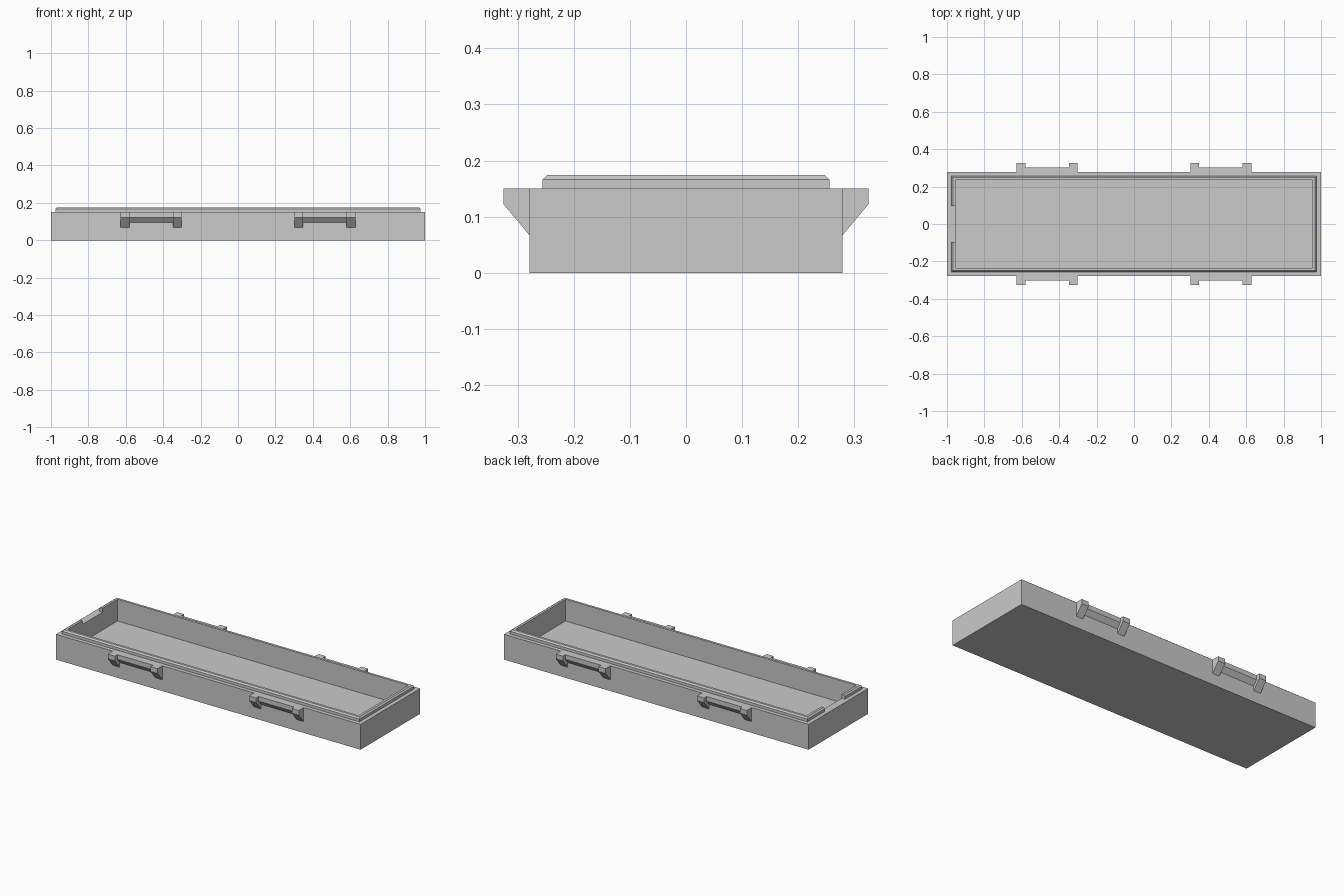
import bpy
import bmesh

cube = bpy.data.objects.get("Cube")
if cube:
    bpy.data.objects.remove(cube, do_unlink=True)

HALF_X, HALF_Y = 1.0, 0.279
RIM_Z, LIP_Z, FLOOR_Z = 0.15, 0.174, 0.045
WALL, LIP_INSET, CHAMFER = 0.045, 0.023, 0.008
GAP = 0.095

grey = bpy.data.materials.new("plain_grey")
grey.use_nodes = True
grey.diffuse_color = (0.59, 0.59, 0.59, 1)
grey.node_tree.nodes["Principled BSDF"].inputs["Base Color"].default_value = grey.diffuse_color


def finish(name, bm):
    bmesh.ops.recalc_face_normals(bm, faces=bm.faces)
    mesh = bpy.data.meshes.new(name)
    bm.to_mesh(mesh)
    bm.free()
    mesh.materials.append(grey)
    obj = bpy.data.objects.new(name, mesh)
    bpy.context.collection.objects.link(obj)


def bridge(bm, a, b, closed=True):
    n = len(a)
    for i in range(n if closed else n - 1):
        j = (i + 1) % n
        bm.faces.new((a[i], a[j], b[j], b[i]))


def rectangle(inset):
    x, y = HALF_X - inset, HALF_Y - inset
    return [(-x, -y), (x, -y), (x, y), (-x, y)]


# Hollow tray: nested rectangles from the outer base to the inner floor
bm = bmesh.new()
rings = [[bm.verts.new((x, y, z)) for x, y in rectangle(inset)]
         for inset, z in [(0, 0), (0, RIM_Z), (WALL, RIM_Z), (WALL, FLOOR_Z)]]
for a, b in zip(rings, rings[1:]):
    bridge(bm, a, b)
bm.faces.new(rings[0])
bm.faces.new(rings[-1])
finish("tray", bm)

# Raised lip with a chamfered outer edge, open in the middle of the right end
bm = bmesh.new()
section = [(LIP_INSET, RIM_Z), (LIP_INSET, LIP_Z - CHAMFER),
           (LIP_INSET + CHAMFER, LIP_Z), (WALL, LIP_Z), (WALL, RIM_Z)]
strips = []
for inset, z in section:
    end_x = inset - HALF_X
    path = [(end_x, -GAP)] + rectangle(inset) + [(end_x, GAP)]
    strips.append([bm.verts.new((x, y, z)) for x, y in path])
for a, b in zip(strips, strips[1:] + strips[:1]):
    bridge(bm, a, b, closed=False)
for end in (0, -1):
    bm.faces.new([s[end] for s in strips])
finish("lip", bm)


def side_block(name, x0, x1, side, depth, low_z):
    """Block on a long wall with a sloping underside."""
    face, out = HALF_Y, HALF_Y + depth
    profile = [(face, RIM_Z), (out, RIM_Z), (out, 0.122), (face, low_z)]
    bm = bmesh.new()
    ends = [[bm.verts.new((x, side * y, z)) for y, z in profile] for x in (x0, x1)]
    bridge(bm, *ends)
    for end in ends:
        bm.faces.new(end)
    finish(name, bm)


# Handles: two brackets joined by a shallower bar
for side, side_name in ((-1, "front"), (1, "back")):
    for cx, end_name in ((-0.464, "right"), (0.464, "left")):
        label = f"{side_name}_{end_name}"
        for d in (-1, 1):
            x0, x1 = sorted((cx + d * 0.117, cx + d * 0.163))
            side_block(f"{label}_bracket", x0, x1, side, 0.046, 0.067)
        side_block(f"{label}_bar", cx - 0.117, cx + 0.117, side, 0.023, 0.094)
